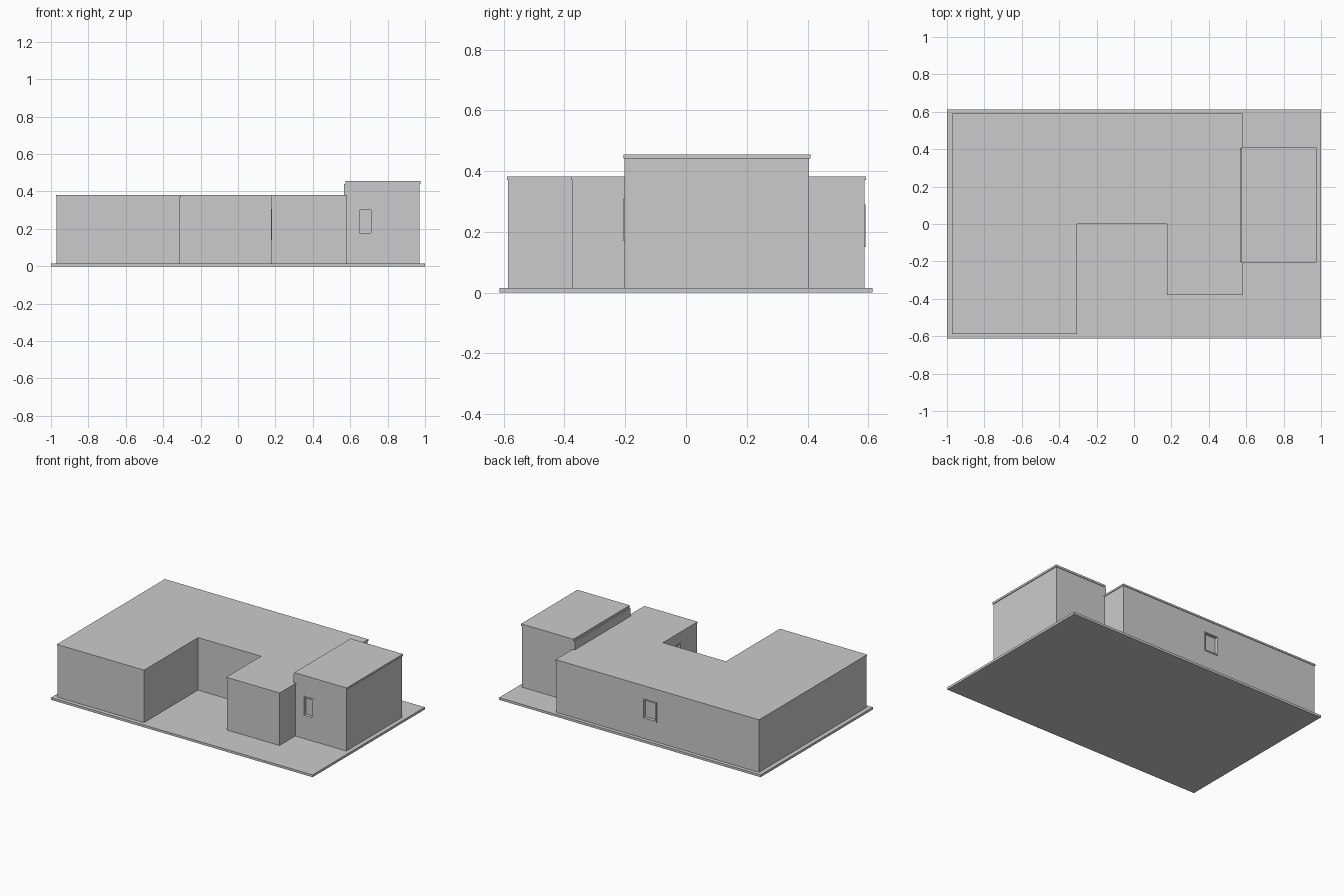
import bpy, bmesh

if "Cube" in bpy.data.objects:
    bpy.data.objects.remove(bpy.data.objects["Cube"])

grey = bpy.data.materials.new("light_grey")
grey.diffuse_color = (0.6, 0.6, 0.6, 1)
grey.use_nodes = True
grey.node_tree.nodes["Principled BSDF"].inputs["Base Color"].default_value = grey.diffuse_color


def prism(name, outline, z0, z1):
    """Vertical extrusion of a counter-clockwise floor outline."""
    bm = bmesh.new()
    low = [bm.verts.new((x, y, z0)) for x, y in outline]
    high = [bm.verts.new((x, y, z1)) for x, y in outline]
    bm.faces.new(low[::-1])
    bm.faces.new(high)
    n = len(outline)
    for i in range(n):
        j = (i + 1) % n
        bm.faces.new((low[i], low[j], high[j], high[i]))
    mesh = bpy.data.meshes.new(name)
    bm.to_mesh(mesh)
    bm.free()
    mesh.materials.append(grey)
    ob = bpy.data.objects.new(name, mesh)
    bpy.context.collection.objects.link(ob)
    return ob


def box(name, x0, x1, y0, y1, z0, z1):
    return prism(name, [(x0, y0), (x1, y0), (x1, y1), (x0, y1)], z0, z1)


def house_outline(e):
    """Footprint of the low wings, grown outward by e."""
    return [(-0.97 - e, -0.585 - e), (-0.31 + e, -0.585 - e),
            (-0.31 + e, 0.005 - e), (0.18 - e, 0.005 - e),
            (0.18 - e, -0.375 - e), (0.58 + e, -0.375 - e),
            (0.58 + e, 0.588 + e), (-0.97 - e, 0.588 + e)]


def window(name, wall, axis, plane, out, a0, a1, z0, z1):
    """Recessed opening with a thin projecting frame.
    axis: wall normal axis, out: outward sign, a0..a1: span along the wall."""
    def slab(part, d0, d1, s0, s1, h0, h1):
        p, q = sorted((plane + out * d0, plane + out * d1))
        if axis == 'x':
            return box(part, p, q, s0, s1, h0, h1)
        return box(part, s0, s1, p, q, h0, h1)

    cutter = slab(name + "_cutter", -0.02, 0.02, a0, a1, z0, z1)
    cutter.hide_render = True
    cutter.hide_set(True)
    mod = wall.modifiers.new(name, 'BOOLEAN')
    mod.operation = 'DIFFERENCE'
    mod.solver = 'EXACT'
    mod.object = cutter
    w = 0.009
    slab(name + "_frame_side_a", -0.02, 0.003, a0, a0 + w, z0, z1)
    slab(name + "_frame_side_b", -0.02, 0.003, a1 - w, a1, z0, z1)
    slab(name + "_frame_sill", -0.02, 0.003, a0 + w, a1 - w, z0, z0 + w)
    slab(name + "_frame_head", -0.02, 0.003, a0 + w, a1 - w, z1 - w, z1)


# Ground slab
box("base_slab", -1, 1, -0.613, 0.613, 0, 0.016)

# Low wings around the courtyard, with a thin overhanging roof
house = prism("house_walls", house_outline(0), 0.016, 0.370)
prism("house_roof", house_outline(0.004), 0.370, 0.382)

# Taller block on the right, its roof set back over the house side
tower = box("tall_block_walls", 0.567, 0.97, -0.202, 0.405, 0.016, 0.441)
box("tall_block_roof", 0.575, 0.975, -0.206, 0.409, 0.441, 0.455)

# Windows
window("front_window", tower, 'y', -0.202, -1, 0.64, 0.72, 0.17, 0.31)
window("courtyard_window", house, 'x', 0.18, -1, -0.20, -0.07, 0.14, 0.305)
window("back_window", house, 'y', 0.588, 1, -0.19, -0.08, 0.15, 0.29)
